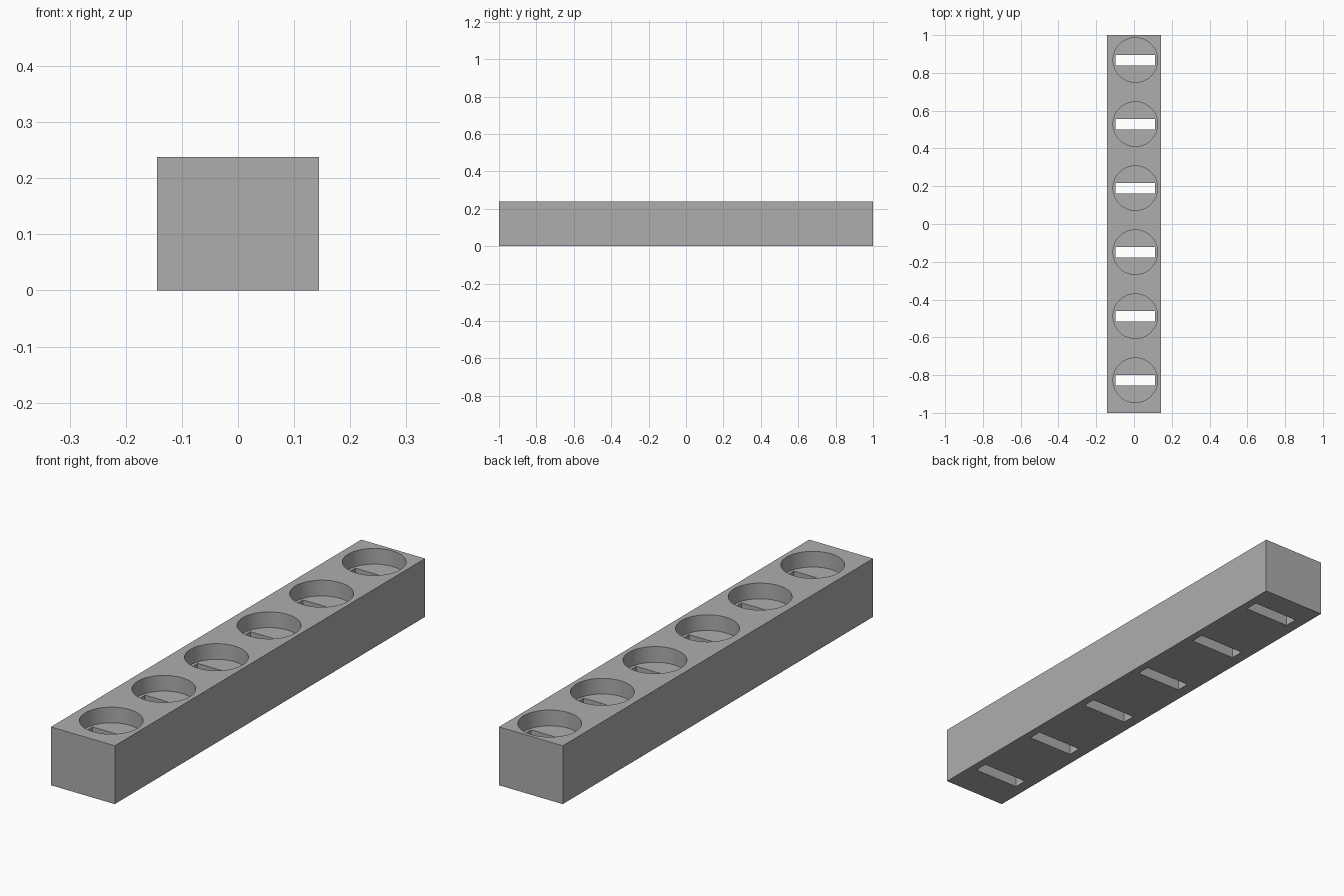
import bpy, bmesh, math
from mathutils import Matrix, Vector

if "Cube" in bpy.data.objects:
    bpy.data.objects.remove(bpy.data.objects["Cube"])

HALF_W, HEIGHT, LENGTH = 0.144, 0.238, 2.0
HOLE_X, RADIUS, DEPTH = 0.007, 0.118, 0.064
SLOT_W, SLOT_T = 0.208, 0.056
HOLES = [-0.827 + 0.339 * i for i in range(6)]


def make_object(name, bm):
    mesh = bpy.data.meshes.new(name)
    bm.to_mesh(mesh)
    bm.free()
    obj = bpy.data.objects.new(name, mesh)
    bpy.context.collection.objects.link(obj)
    return obj


def add_box(bm, centre, size):
    bmesh.ops.create_cube(bm, size=1, matrix=Matrix.Translation(centre) @ Matrix.Diagonal((*size, 1)))


# Solid bar
bm = bmesh.new()
add_box(bm, Vector((0, 0, HEIGHT / 2)), (2 * HALF_W, LENGTH, HEIGHT))
bar = make_object("holder_bar", bm)

# Round pockets sunk into the top
bm = bmesh.new()
for y in HOLES:
    bmesh.ops.create_cone(bm, cap_ends=True, segments=64, radius1=RADIUS, radius2=RADIUS, depth=2 * DEPTH,
                          matrix=Matrix.Translation((HOLE_X, y, HEIGHT)))
pockets = make_object("pocket_cutter", bm)

# Slots passing through the pocket floors
bm = bmesh.new()
for y in HOLES:
    add_box(bm, Vector((HOLE_X, y, HEIGHT / 2)), (SLOT_W, SLOT_T, HEIGHT * 2))
slots = make_object("slot_cutter", bm)

# Cut the bar, then remove the cutters
bpy.context.view_layer.objects.active = bar
bar.select_set(True)
for cutter in (pockets, slots):
    cutter.hide_render = True
    mod = bar.modifiers.new(cutter.name, 'BOOLEAN')
    mod.operation = 'DIFFERENCE'
    mod.solver = 'EXACT'
    mod.object = cutter
    bpy.ops.object.modifier_apply(modifier=mod.name)
    bpy.data.objects.remove(cutter)

# Single grey finish
grey = bpy.data.materials.new("grey")
grey.diffuse_color = (0.42, 0.42, 0.42, 1)
grey.use_nodes = True
grey.node_tree.nodes["Principled BSDF"].inputs["Base Color"].default_value = grey.diffuse_color
bar.data.materials.clear()
bar.data.materials.append(grey)
bpy.ops.object.shade_smooth_by_angle(angle=math.radians(30))
